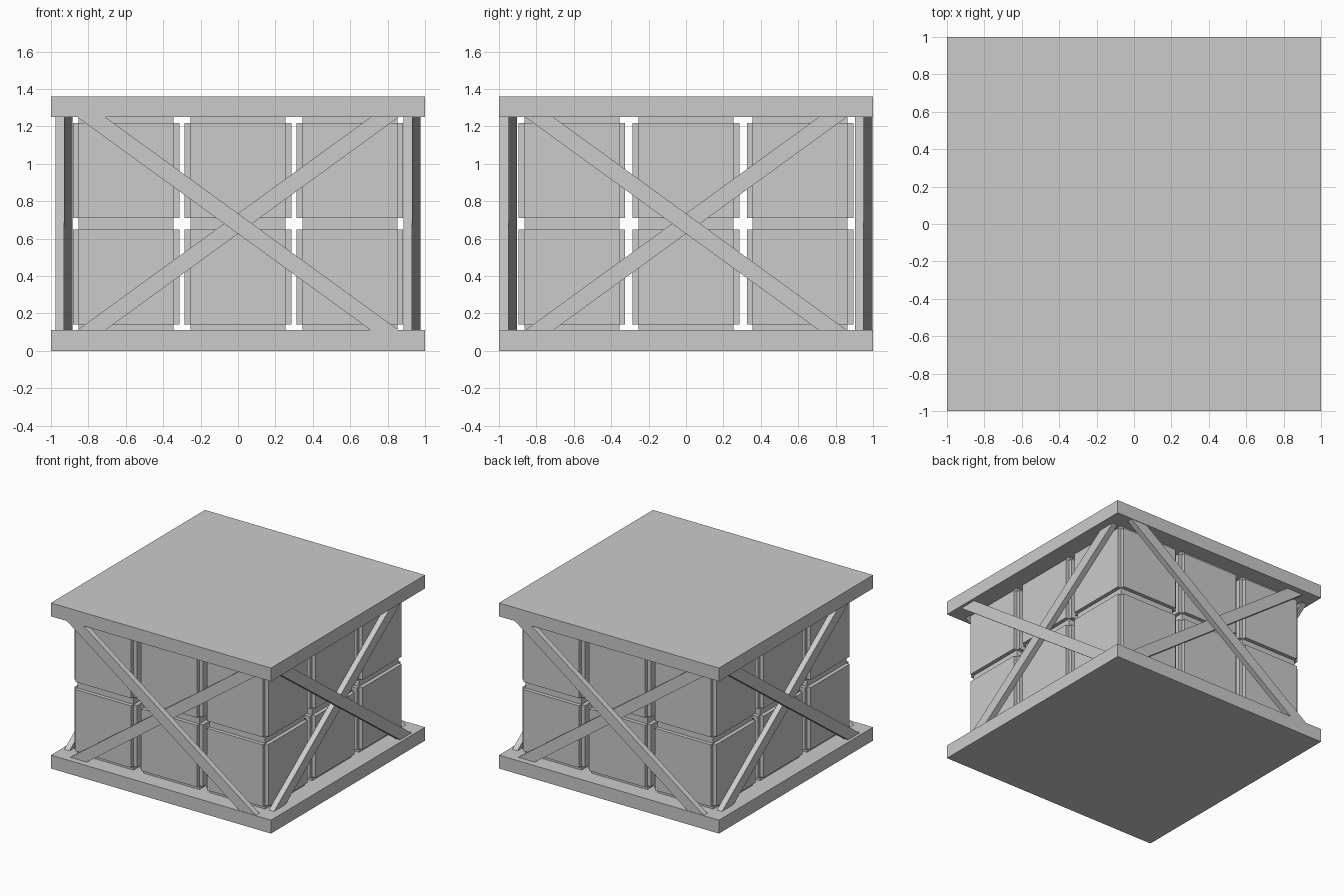
import bpy
import bmesh
from math import atan2, cos, sin, pi
from mathutils import Matrix, Vector

cube = bpy.data.objects.get("Cube")
if cube:
    bpy.data.objects.remove(cube, do_unlink=True)

grey = bpy.data.materials.new("plain grey")
grey.use_nodes = True
grey.diffuse_color = (0.6, 0.6, 0.6, 1)
grey.node_tree.nodes["Principled BSDF"].inputs["Base Color"].default_value = (0.6, 0.6, 0.6, 1)

PLATE = 0.11
HEIGHT = 1.36
MID = HEIGHT / 2


def new_mesh(name, size, panel=0):
    """Box mesh; with panel set, every face is pushed out as a raised panel."""
    bm = bmesh.new()
    bmesh.ops.create_cube(bm, size=1)
    bmesh.ops.scale(bm, vec=Vector(size), verts=bm.verts)
    if panel:
        raised = bmesh.ops.extrude_discrete_faces(bm, faces=bm.faces[:])["faces"]
        for face in raised:
            bmesh.ops.translate(bm, vec=face.normal * panel, verts=face.verts)
    bmesh.ops.recalc_face_normals(bm, faces=bm.faces)
    mesh = bpy.data.meshes.new(name)
    bm.to_mesh(mesh)
    bm.free()
    mesh.materials.append(grey)
    return mesh


def place(name, mesh, matrix):
    obj = bpy.data.objects.new(name, mesh)
    obj.matrix_world = matrix
    bpy.context.collection.objects.link(obj)


# Base and top plates
plate = new_mesh("plate", (2, 2, PLATE))
place("bottom_plate", plate, Matrix.Translation((0, 0, PLATE / 2)))
place("top_plate", plate, Matrix.Translation((0, 0, HEIGHT - PLATE / 2)))

# Three by three by two stack of boxes with raised panels
box = new_mesh("storage_box", (0.508, 0.508, 0.508), panel=0.031)
for i in (-1, 0, 1):
    for j in (-1, 0, 1):
        for k in (-0.5, 0.5):
            place("storage_box", box, Matrix.Translation((i * 0.598, j * 0.61, MID + k * 0.57)))

# Crossed braces on the four sides, one layer in front of the other
run, rise, thick = 1.57, HEIGHT - 2 * PLATE, 0.046
slope = atan2(rise, run)
length = (run ** 2 + rise ** 2) ** 0.5 + 0.13
brace = new_mesh("brace", (length, thick, 0.088))
for n, side in enumerate(("front", "right", "back", "left")):
    turn = Matrix.Rotation(n * pi / 2, 4, 'Z')
    centre = 0.95 if n % 2 == 0 else 0.93
    for layer, sign in (("outer", 1), ("inner", -1)):
        shift = Matrix.Translation((0, -centre - sign * thick / 2, MID))
        tilt = Matrix.Rotation(sign * slope, 4, 'Y')
        place(f"{side}_{layer}_brace", brace, turn @ shift @ tilt)
